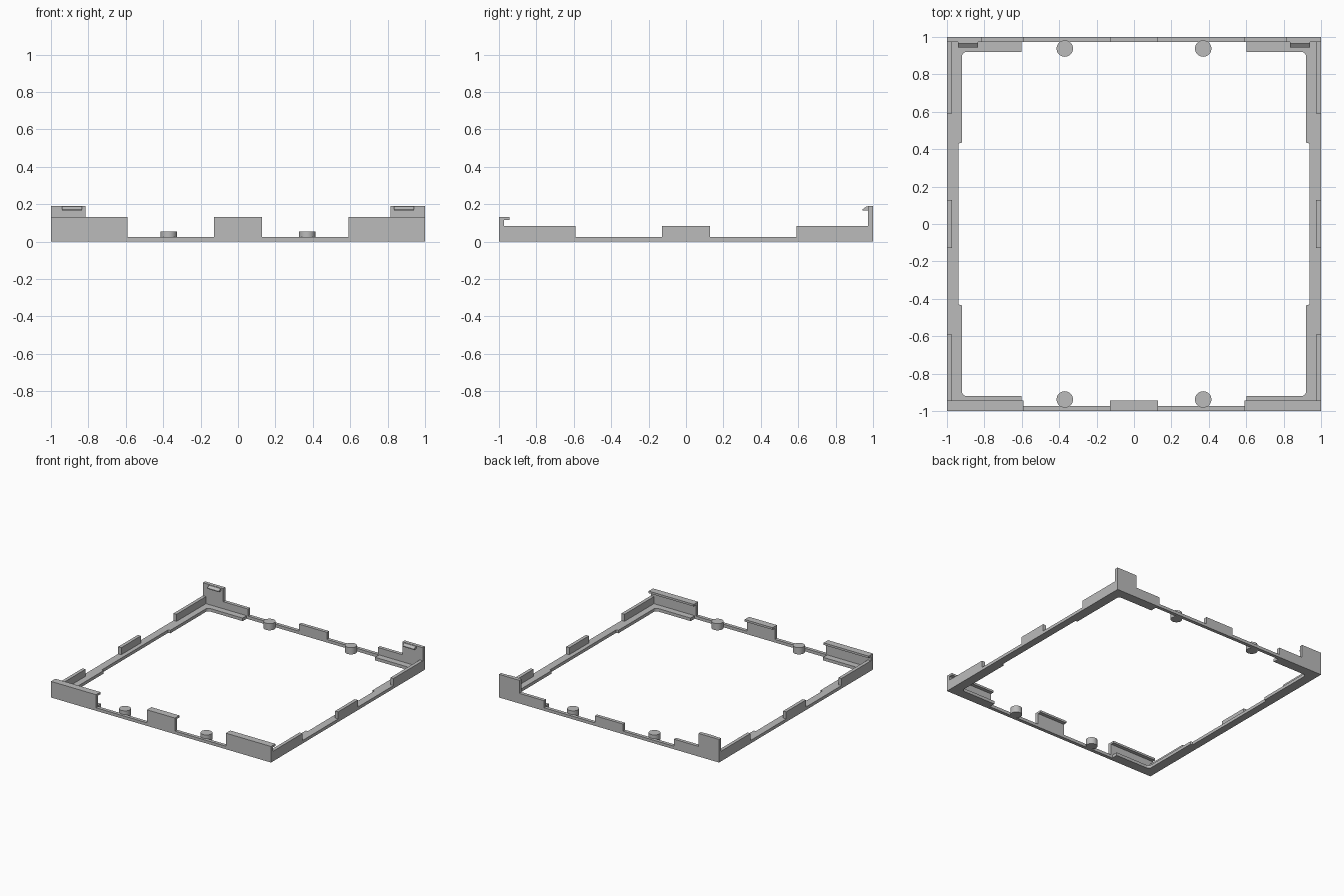
import bpy, bmesh, math
from mathutils import Vector

if "Cube" in bpy.data.objects:
    bpy.data.objects.remove(bpy.data.objects["Cube"], do_unlink=True)

grey = bpy.data.materials.new("plain_grey")
grey.use_nodes = True
COLOUR = (0.5, 0.5, 0.5, 1)
grey.diffuse_color = COLOUR
grey.node_tree.nodes["Principled BSDF"].inputs["Base Color"].default_value = COLOUR

BASE, WALL = 0.025, 0.972          # frame thickness, inner face of the walls
LOW, MID, TALL = 0.083, 0.132, 0.19  # wall heights
END, HALF = 0.59, 0.127            # corner wall end, half width of centre walls


def finish(name, bm, mirror):
    bmesh.ops.recalc_face_normals(bm, faces=bm.faces)
    mesh = bpy.data.meshes.new(name)
    bm.to_mesh(mesh)
    bm.free()
    mesh.materials.append(grey)
    obj = bpy.data.objects.new(name, mesh)
    bpy.context.collection.objects.link(obj)
    if mirror:
        mod = obj.modifiers.new("mirror", 'MIRROR')
        mod.use_axis = ("x" in mirror, "y" in mirror, False)
    return obj


def prism(name, outline, axis, lo, hi, mirror=""):
    """Extrude a closed outline (xy for axis z, yz for axis x)."""
    place = {"z": lambda a, b, t: (a, b, t), "x": lambda a, b, t: (t, a, b)}[axis]
    bm = bmesh.new()
    ends = [[bm.verts.new(place(a, b, t)) for a, b in outline] for t in (lo, hi)]
    for ring in ends:
        bm.faces.new(ring)
    n = len(outline)
    for i in range(n):
        j = (i + 1) % n
        quad = (ends[0][i], ends[0][j], ends[1][j], ends[1][i])
        # leave the mirror seams open
        seam = any(ax in mirror and all(abs(v.co[k]) < 1e-6 for v in quad)
                   for k, ax in enumerate("xy"))
        if not seam:
            bm.faces.new(quad)
    return finish(name, bm, mirror)


def box(name, x, y, z, mirror=""):
    outline = [(x[0], y[0]), (x[1], y[0]), (x[1], y[1]), (x[0], y[1])]
    return prism(name, outline, "z", z[0], z[1], mirror)


# Base frame: one quarter with a rounded inner corner, mirrored both ways
R = 0.025
fillet = [(0.92 - R + R * math.cos(a), 0.92 - R + R * math.sin(a))
          for a in (math.radians(15 * i) for i in range(7))]
quarter = [(1, 0), (1, 1), (0, 1), (0, WALL), (0.602, WALL), (0.602, 0.92)]
quarter += fillet[::-1] + [(0.92, 0.435), (0.938, 0.43), (0.938, 0)]
prism("base_frame", quarter, "z", 0, BASE, "xy")

# Side walls
box("side_corner_wall", (WALL, 1), (END, WALL), (BASE, LOW), "xy")
box("side_centre_wall", (WALL, 1), (-HALF, HALF), (BASE, LOW), "x")

# Front walls with an inward lip along the top
lipped = [(-1, BASE), (-WALL, BASE), (-WALL, 0.115), (-0.943, 0.115),
          (-0.943, MID), (-1, MID)]
prism("front_corner_wall", lipped, "x", END, 1, "x")
prism("front_centre_wall", lipped, "x", -HALF, HALF)

# Back walls, with a tall tab at each corner
stepped = [(END, BASE), (1, BASE), (1, TALL), (0.815, TALL), (0.815, LOW), (END, LOW)]
back = prism("back_corner_wall", stepped, "z", WALL, 1, "x")
for v in back.data.vertices:
    x, z, y = v.co
    v.co = Vector((x, y, z))
back.data.flip_normals()
box("back_centre_wall", (-HALF, HALF), (WALL, 1), (BASE, LOW))

# Snap hooks on the tall tabs
hook = [(WALL, TALL - 0.002), (0.964, TALL - 0.002), (0.944, 0.173), (0.944, 0.166),
        (WALL, 0.166)]
prism("snap_hook", hook, "x", 0.835, 0.94, "x")

# Round pegs on the front and back rails
bm = bmesh.new()
bmesh.ops.create_cone(bm, cap_ends=True, segments=32, radius1=0.044, radius2=0.044,
                      depth=0.055)
bmesh.ops.translate(bm, verts=bm.verts, vec=(0.37, 0.938, 0.0275))
peg = finish("peg", bm, "xy")
bpy.ops.object.select_all(action='DESELECT')
peg.select_set(True)
bpy.context.view_layer.objects.active = peg
bpy.ops.object.shade_smooth_by_angle()
